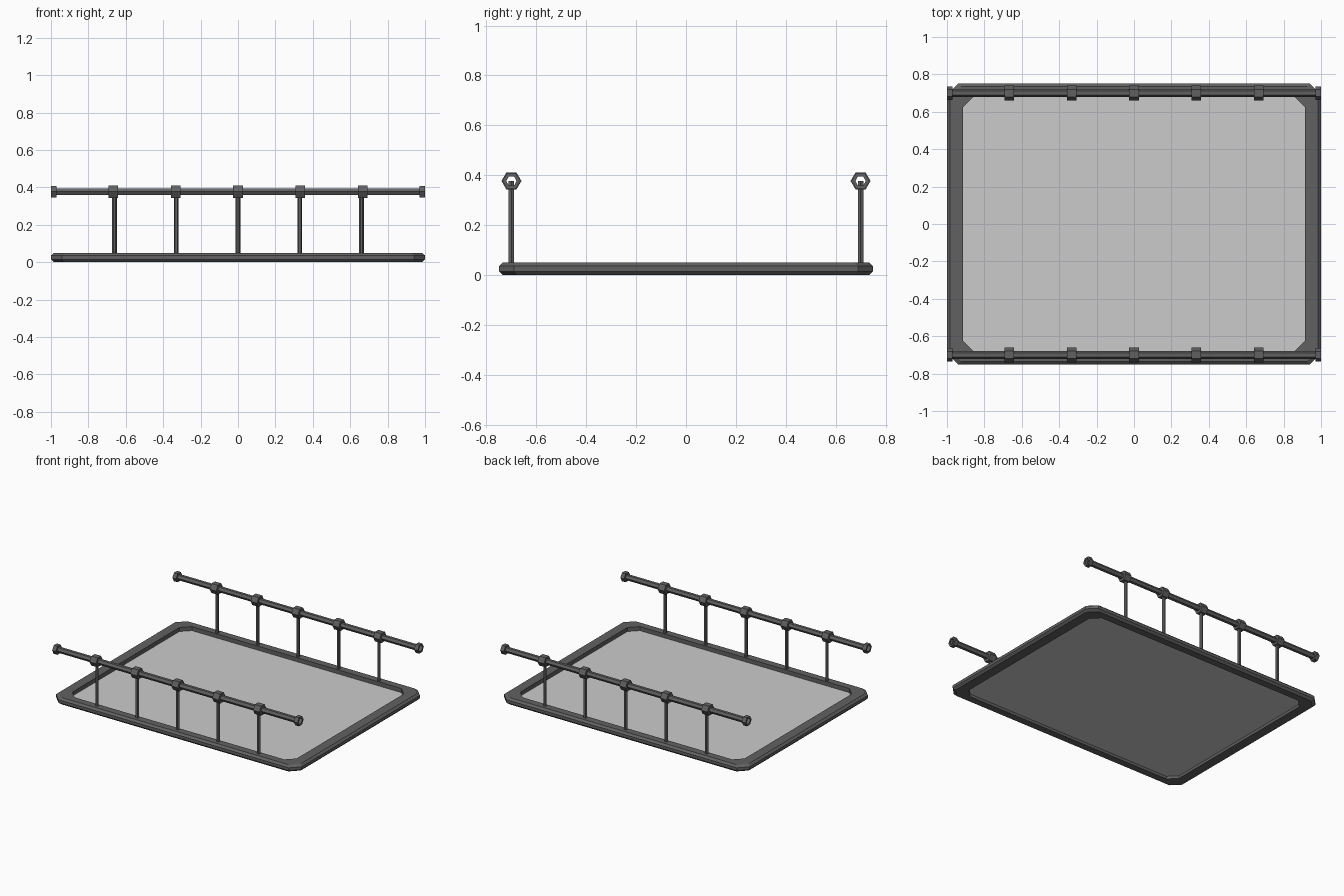
import bpy
import bmesh
from math import cos, sin, pi

if "Cube" in bpy.data.objects:
    bpy.data.objects.remove(bpy.data.objects["Cube"])

dark = bpy.data.materials.new("dark_metal")
dark.diffuse_color = (0.12, 0.12, 0.12, 1)
dark.use_nodes = True
dark.node_tree.nodes["Principled BSDF"].inputs["Base Color"].default_value = dark.diffuse_color


def finish(bm, name, mat=None, recalc=True):
    if recalc:
        bmesh.ops.recalc_face_normals(bm, faces=bm.faces)
    mesh = bpy.data.meshes.new(name)
    bm.to_mesh(mesh)
    bm.free()
    obj = bpy.data.objects.new(name, mesh)
    bpy.context.collection.objects.link(obj)
    if mat:
        mesh.materials.append(mat)
    return obj


def loft(bm, rings, closed=False):
    """Bridge successive rings of points with quads."""
    loops = [[bm.verts.new(p) for p in ring] for ring in rings]
    n = len(loops[0])
    pairs = list(zip(loops, loops[1:]))
    if closed:
        pairs.append((loops[-1], loops[0]))
    for a, b in pairs:
        for i in range(n):
            j = (i + 1) % n
            bm.faces.new((a[i], a[j], b[j], b[i]))
    return loops


def cut_rect(hx, hy, z, c=0.06):
    """Rectangle with cut corners, counter-clockwise."""
    return [(hx, -hy + c, z), (hx, hy - c, z), (hx - c, hy, z), (-hx + c, hy, z),
            (-hx, hy - c, z), (-hx, -hy + c, z), (-hx + c, -hy, z), (hx - c, -hy, z)]


# Base frame: bevelled outer edge, straight inner wall
profile = [(0.985, 0.735, 0), (1, 0.75, 0.015), (1, 0.75, 0.036),
           (0.985, 0.735, 0.05), (0.915, 0.683, 0.05), (0.915, 0.683, 0)]
bm = bmesh.new()
loft(bm, [cut_rect(*p) for p in profile], closed=True)
finish(bm, "base_frame", dark)

# Thin panel filling the frame
bm = bmesh.new()
bm.faces.new([bm.verts.new(p) for p in cut_rect(0.915, 0.683, 0.02)])
finish(bm, "base_panel", recalc=False)

RAIL_Y, RAIL_Z = 0.70, 0.377
RAIL_R, COLLAR_R, END_R = 0.021, 0.040, 0.036


def hexagon_x(x, r, y):
    return [(x, y + r * cos(i * pi / 3), RAIL_Z + r * sin(i * pi / 3)) for i in range(6)]


for side, y in (("front", -RAIL_Y), ("back", RAIL_Y)):
    # Open hexagonal rail tube with stepped collars and end rings
    steps = [(-1, RAIL_R), (-1, END_R), (-0.97, END_R), (-0.97, RAIL_R)]
    for k in range(-2, 3):
        x = k / 3
        steps += [(x - 0.026, RAIL_R), (x - 0.026, COLLAR_R),
                  (x + 0.026, COLLAR_R), (x + 0.026, RAIL_R)]
    steps += [(0.97, RAIL_R), (0.97, END_R), (1, END_R), (1, RAIL_R)]
    bm = bmesh.new()
    loft(bm, [hexagon_x(x, r, y) for x, r in steps])
    rail = finish(bm, side + "_rail", dark)

    # Posts from the frame into the rail
    for k in range(-2, 3):
        bm = bmesh.new()
        rings = [[(k * 0.33 + 0.0125 * cos(i * pi / 3), y + 0.0125 * sin(i * pi / 3), z)
                  for i in range(6)] for z in (0.03, RAIL_Z)]
        bottom, top = loft(bm, rings)
        bm.faces.new(bottom[::-1])
        bm.faces.new(top)
        finish(bm, f"{side}_post_{k + 3}", dark)
